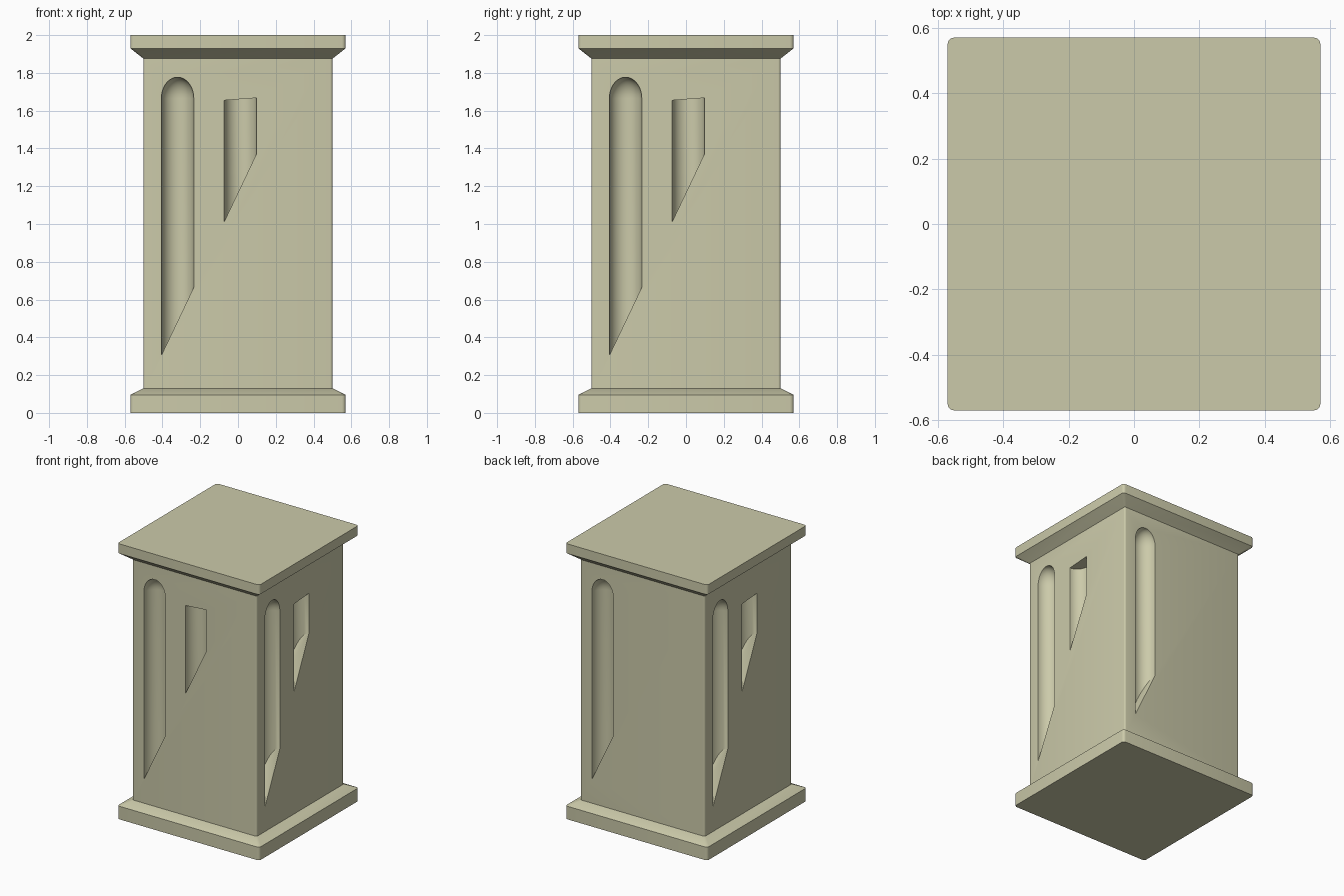
import bpy, bmesh, math
from mathutils import Matrix, Vector

cube = bpy.data.objects.get("Cube")
if cube:
    bpy.data.objects.remove(cube, do_unlink=True)

COLOUR = (0.6, 0.59, 0.4, 1)
stone = bpy.data.materials.new("pale_stone")
stone.use_nodes = True
stone.diffuse_color = COLOUR
stone.node_tree.nodes["Principled BSDF"].inputs["Base Color"].default_value = COLOUR


def loft(bm, rings):
    """Skin a stack of equal-length rings and cap both ends."""
    loops = [[bm.verts.new(p) for p in ring] for ring in rings]
    for low, high in zip(loops, loops[1:]):
        for i in range(len(low)):
            j = (i + 1) % len(low)
            bm.faces.new((low[i], low[j], high[j], high[i]))
    bm.faces.new(loops[0][::-1])
    bm.faces.new(loops[-1])


def rounded_square(z, half, radius, steps=4):
    points = []
    for corner in range(4):
        start = corner * math.pi / 2
        cx = math.copysign(half - radius, math.cos(start + math.pi / 4))
        cy = math.copysign(half - radius, math.sin(start + math.pi / 4))
        for s in range(steps + 1):
            a = start + s / steps * math.pi / 2
            points.append((cx + radius * math.cos(a), cy + radius * math.sin(a), z))
    return points


def make_object(name, bm):
    bmesh.ops.recalc_face_normals(bm, faces=bm.faces)
    mesh = bpy.data.meshes.new(name)
    bm.to_mesh(mesh)
    bm.free()
    mesh.materials.append(stone)
    obj = bpy.data.objects.new(name, mesh)
    bpy.context.collection.objects.link(obj)
    return obj


def square_part(name, profile):
    bm = bmesh.new()
    loft(bm, [rounded_square(*level) for level in profile])
    return make_object(name, bm)


# Pillar parts: (height, half width, corner radius)
base = square_part("base", [(0, 0.57, 0.02), (0.095, 0.57, 0.02), (0.13, 0.5, 0.012)])
shaft = square_part("shaft", [(0.13, 0.5, 0.012), (1.875, 0.5, 0.012)])
cap = square_part("cap", [(1.875, 0.5, 0.012), (1.93, 0.57, 0.02), (2, 0.57, 0.02)])

# Groove cutters: round channels with a slanted foot
RADIUS, SEGMENTS, FACE = 0.086, 32, -0.5
SLANT = 2.1


def ring(cx, z, radius, slope=0):
    points = []
    for i in range(SEGMENTS):
        a = 2 * math.pi * i / SEGMENTS
        dx = radius * math.cos(a)
        points.append(Vector((cx + dx, FACE + radius * math.sin(a), z + slope * dx)))
    return points


def long_groove():
    cx = -0.32
    rings = [ring(cx, 0.485, RADIUS, SLANT)]
    for i in range(9):
        a = i / 9 * math.pi / 2
        rings.append(ring(cx, 1.665 + 0.112 * math.sin(a), RADIUS * math.cos(a)))
    return rings


def short_groove():
    cx = 0.013
    return [ring(cx, 1.193, RADIUS, SLANT), ring(cx, 1.661, RADIUS, 0.075)]


# Two grooves on each side, except the back, which has only the long one
bm = bmesh.new()
for side in range(4):
    turn = Matrix.Rotation(side * math.pi / 2, 3, 'Z')
    grooves = [long_groove()] if side == 2 else [long_groove(), short_groove()]
    for rings in grooves:
        loft(bm, [[turn @ p for p in r] for r in rings])
cutter = make_object("groove_cutter", bm)
cutter.hide_render = True

cut = shaft.modifiers.new("grooves", 'BOOLEAN')
cut.operation = 'DIFFERENCE'
cut.solver = 'EXACT'
cut.object = cutter
bpy.ops.object.select_all(action='DESELECT')
bpy.context.view_layer.objects.active = shaft
shaft.select_set(True)
bpy.ops.object.modifier_apply(modifier=cut.name)
bpy.data.objects.remove(cutter, do_unlink=True)

# Smooth the rounded corners and channels, keep the creases sharp
for part in (base, shaft, cap):
    part.select_set(True)
bpy.ops.object.shade_smooth_by_angle(angle=math.radians(28))
